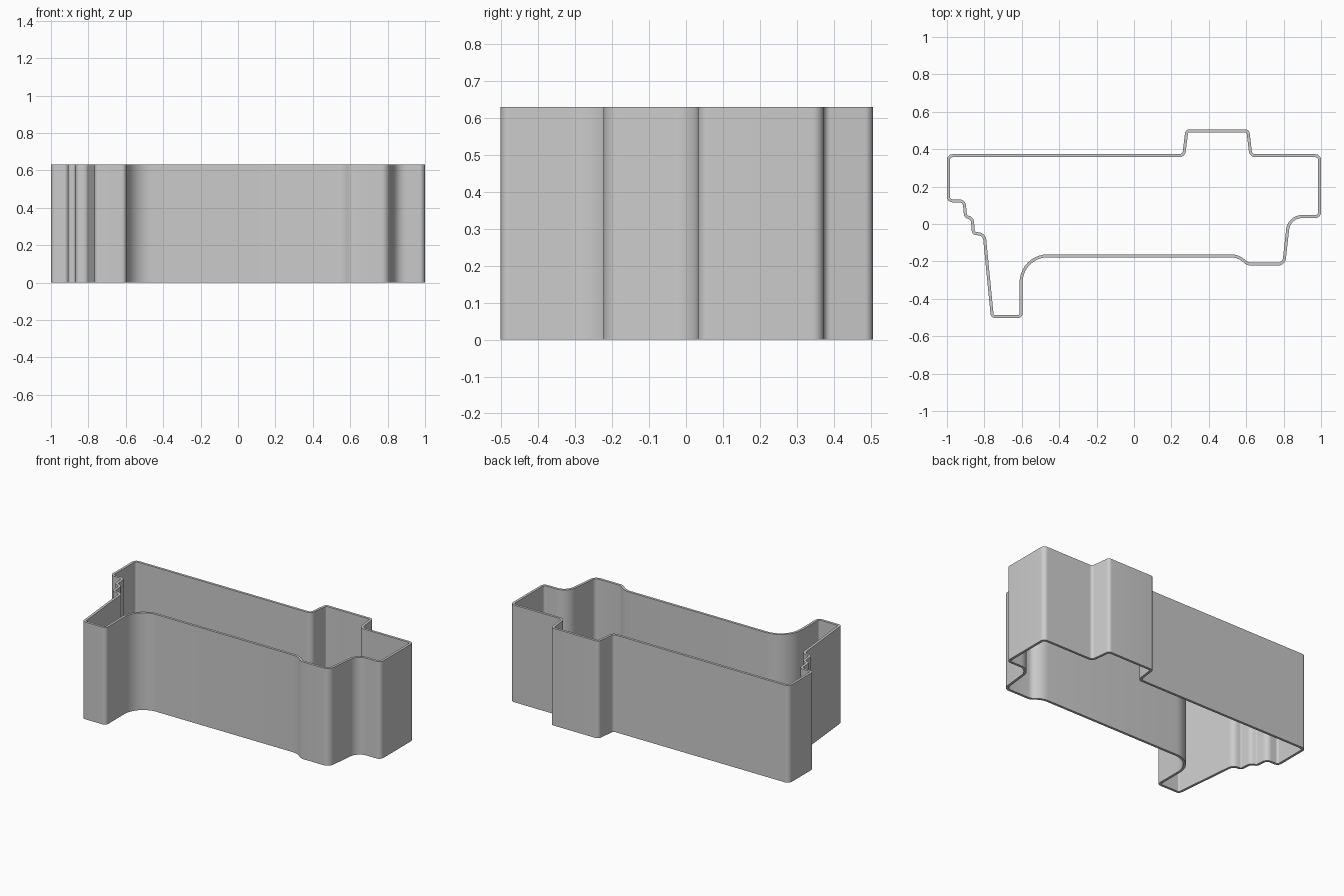
import bpy, bmesh, math
from mathutils import Vector

if "Cube" in bpy.data.objects:
    bpy.data.objects.remove(bpy.data.objects["Cube"])

HEIGHT = 0.63
WALL = 0.016

# Outer outline, counter-clockwise: x, y, corner radius
CORNERS = [
    (-0.765, -0.503, 0.025), (-0.596, -0.503, 0.025),   # leg
    (-0.596, -0.178, 0.135),                            # big inner curve
    (0.555, -0.178, 0.10), (0.605, -0.223, 0.06),       # front bump
    (0.808, -0.223, 0.045), (0.825, -0.07, 0.10), (0.836, 0.032, 0.07),
    (1.0, 0.032, 0.03), (1.0, 0.373, 0.03),             # right end
    (0.632, 0.373, 0.02), (0.616, 0.506, 0.024),        # back bump
    (0.275, 0.506, 0.024), (0.259, 0.373, 0.02),
    (-1.0, 0.373, 0.03), (-1.0, 0.116, 0.03),           # left end
    (-0.916, 0.116, 0.02), (-0.908, 0.036, 0.025),      # small steps
    (-0.872, 0.022, 0.018), (-0.866, -0.056, 0.024),
    (-0.808, -0.064, 0.028),
]


def rounded_outline(corners, step=math.radians(9)):
    """Replace every corner with a tangent arc."""
    pts = []
    n = len(corners)
    for i, (x, y, r) in enumerate(corners):
        p = Vector((x, y))
        a = (Vector(corners[i - 1][:2]) - p)
        b = (Vector(corners[(i + 1) % n][:2]) - p)
        limit = 0.49 * min(a.length, b.length) if r < 0.06 else 0.8 * min(a.length, b.length)
        a.normalize()
        b.normalize()
        half = a.angle(b) / 2
        cut = min(r / math.tan(half), limit)
        r = cut * math.tan(half)
        centre = p + (a + b).normalized() * (r / math.sin(half))
        start = p + a * cut - centre
        sweep = start.angle_signed(p + b * cut - centre)
        count = max(2, math.ceil(abs(sweep) / step))
        for k in range(count + 1):
            t = -sweep * k / count      # angle_signed is clockwise
            c, s = math.cos(t), math.sin(t)
            pts.append(centre + Vector((start.x * c - start.y * s,
                                        start.x * s + start.y * c)))
    return pts


# Upright wall following the outline, open at top and bottom
bm = bmesh.new()
outline = rounded_outline(CORNERS)
low = [bm.verts.new((p.x, p.y, 0)) for p in outline]
high = [bm.verts.new((p.x, p.y, HEIGHT)) for p in outline]
for i in range(len(outline)):
    j = (i + 1) % len(outline)
    bm.faces.new((low[i], low[j], high[j], high[i]))
bmesh.ops.remove_doubles(bm, verts=bm.verts, dist=0.0005)
mesh = bpy.data.meshes.new("cutter_wall")
bm.to_mesh(mesh)
bm.free()
wall = bpy.data.objects.new("cutter_wall", mesh)
bpy.context.collection.objects.link(wall)

# Wall thickness grows inward
solid = wall.modifiers.new("thickness", 'SOLIDIFY')
solid.thickness = WALL
solid.offset = -1
solid.use_even_offset = True

bpy.context.view_layer.objects.active = wall
wall.select_set(True)
bpy.ops.object.modifier_apply(modifier=solid.name)
bpy.ops.object.shade_smooth_by_angle(angle=math.radians(30))
